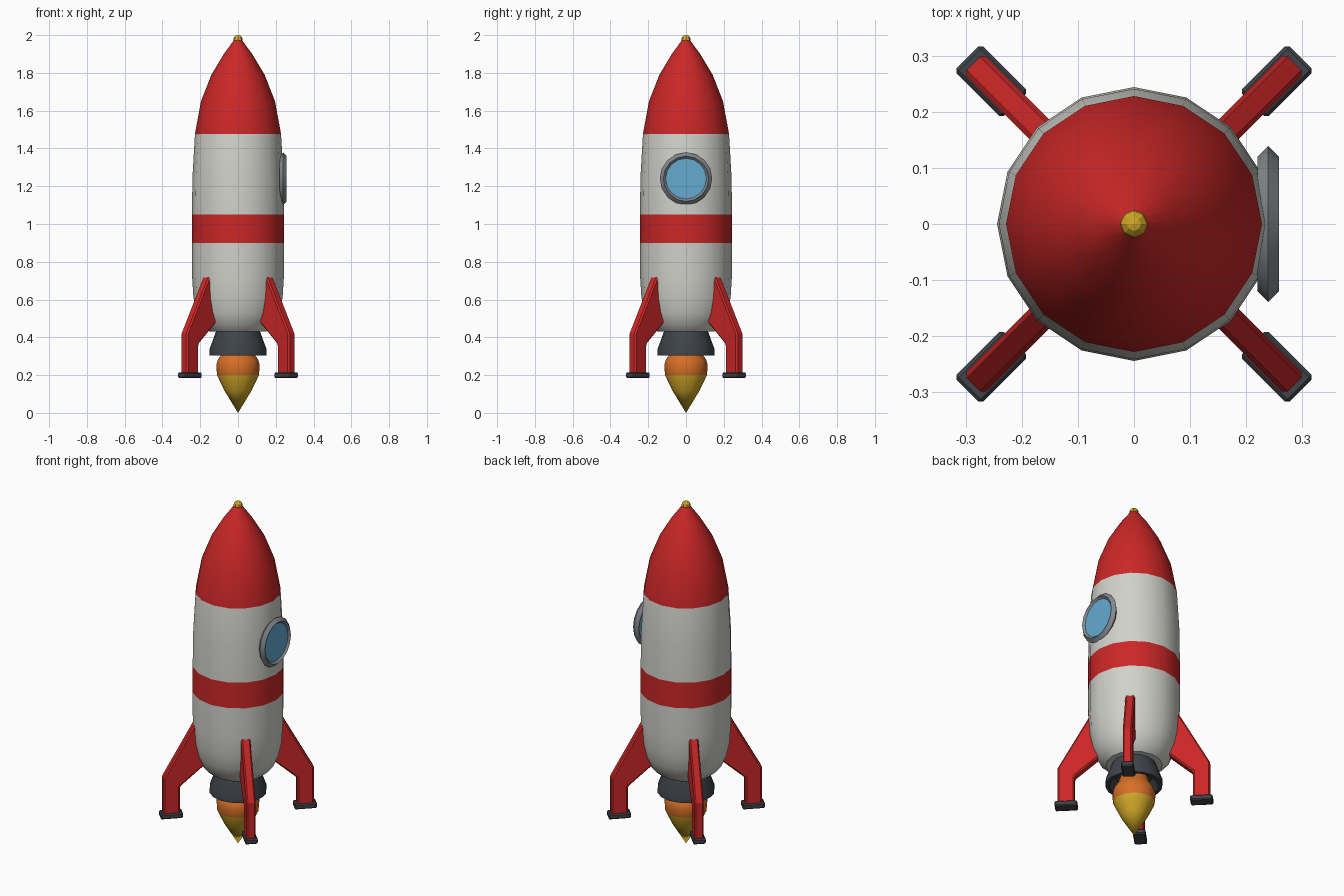
import bpy, bmesh, math
from mathutils import Matrix, Vector

cube = bpy.data.objects.get("Cube")
if cube:
    bpy.data.objects.remove(cube, do_unlink=True)


def material(name, rgb):
    m = bpy.data.materials.new(name)
    m.use_nodes = True
    m.diffuse_color = (*rgb, 1)
    m.node_tree.nodes["Principled BSDF"].inputs["Base Color"].default_value = (*rgb, 1)
    return m


RED = material("red paint", (0.60, 0.02, 0.02))
WHITE = material("off white paint", (0.64, 0.64, 0.60))
STEEL = material("steel grey", (0.23, 0.25, 0.27))
DARK = material("dark metal", (0.05, 0.058, 0.068))
GLASS = material("blue glass", (0.13, 0.40, 0.64))
ORANGE = material("orange flame", (0.68, 0.16, 0.02))
YELLOW = material("yellow", (0.62, 0.38, 0.02))


def finish(name, bm, mats, rule=None, smooth=35, bevel=0):
    """Turn a bmesh into an object, colour its faces by a rule and shade it."""
    bmesh.ops.recalc_face_normals(bm, faces=bm.faces[:])
    for f in bm.faces:
        f.smooth = smooth > 0
        if rule:
            f.material_index = rule(f.calc_center_median())
    mesh = bpy.data.meshes.new(name)
    bm.to_mesh(mesh)
    bm.free()
    for m in mats:
        mesh.materials.append(m)
    if smooth:
        mesh.set_sharp_from_angle(angle=math.radians(smooth))
    obj = bpy.data.objects.new(name, mesh)
    bpy.context.collection.objects.link(obj)
    if bevel:
        mod = obj.modifiers.new("edge bevel", "BEVEL")
        mod.width = bevel
        mod.segments = 1
    return obj


def lathe(profile, sides=16, closed=False):
    """Spin (radius, height) points around z; open ends are capped."""
    bm = bmesh.new()
    rings = []
    for r, z in profile:
        if r == 0:
            rings.append([bm.verts.new((0, 0, z))] * sides)
        else:
            rings.append([bm.verts.new((r * math.cos(a), r * math.sin(a), z))
                          for a in (math.tau * i / sides for i in range(sides))])
    pairs = list(zip(rings, rings[1:]))
    if closed:
        pairs.append((rings[-1], rings[0]))
    for low, high in pairs:
        for i in range(sides):
            j = (i + 1) % sides
            corners = dict.fromkeys((low[i], low[j], high[j], high[i]))
            bm.faces.new(list(corners))
    if not closed:
        for ring in (rings[0], rings[-1]):
            if ring[0] is not ring[1]:
                bm.faces.new(ring)
    return bm


# Hull with red band and red nose
NOSE, BAND_LOW, BAND_HIGH = 1.476, 0.90, 1.05
hull = [(0.15, 0.43), (0.19, 0.465), (0.218, 0.53), (0.236, 0.61), (0.243, 0.72),
        (0.244, BAND_LOW), (0.244, BAND_HIGH), (0.241, 1.25), (0.228, NOSE),
        (0.196, 1.65), (0.141, 1.79), (0.075, 1.90), (0.02, 1.975)]
finish("hull", lathe(hull), [WHITE, RED],
       lambda c: int(c.z > NOSE or BAND_LOW < c.z < BAND_HIGH))

# Nose tip ball
bm = bmesh.new()
bmesh.ops.create_uvsphere(bm, u_segments=8, v_segments=6, radius=0.025,
                          matrix=Matrix.Translation((0, 0, 1.975)))
finish("nose_tip", bm, [YELLOW], smooth=0)

# Engine bell with a recessed mouth
bell = [(0.115, 0.435), (0.152, 0.335), (0.152, 0.305), (0.132, 0.305), (0.10, 0.36)]
finish("engine_bell", lathe(bell), [DARK])

# Exhaust flame
FLAME_SPLIT = 0.2
flame = [(0.07, 0.36), (0.09, 0.305), (0.108, 0.28), (0.115, 0.25),
         (0.111, FLAME_SPLIT), (0.073, 0.12), (0, 0)]
finish("flame", lathe(flame), [ORANGE, YELLOW], lambda c: int(c.z < FLAME_SPLIT))

# Porthole on the left side of the hull
to_side = Matrix.Translation((0.239, 0, 1.24)) @ Matrix.Rotation(math.pi / 2, 4, "Y")
rim = [(0.139, 0), (0.12, 0.019), (0.101, 0), (0.12, -0.019)]
bm = lathe(rim, closed=True)
bm.transform(to_side)
finish("porthole_rim", bm, [STEEL])
bm = lathe([(0.108, -0.005), (0.108, 0.008)])
bm.transform(to_side)
finish("porthole_glass", bm, [GLASS])

# Four fins with foot pads, on the diagonals
fin_outline = [(0.315, 0.2), (0.405, 0.2), (0.405, 0.42), (0.226, 0.745),
               (0.16, 0.745), (0.14, 0.517), (0.315, 0.365)]
for i, place in enumerate(("back_left", "back_right", "front_right", "front_left")):
    turn = Matrix.Rotation(math.radians(45 + 90 * i), 4, "Z")

    bm = bmesh.new()
    side = bm.faces.new([bm.verts.new((r, -0.025, z)) for r, z in fin_outline])
    grown = bmesh.ops.extrude_face_region(bm, geom=[side], use_keep_orig=True)
    moved = [v for v in grown["geom"] if isinstance(v, bmesh.types.BMVert)]
    bmesh.ops.translate(bm, verts=moved, vec=Vector((0, 0.05, 0)))
    bm.transform(turn)
    finish("fin_" + place, bm, [RED], smooth=0, bevel=0.008)

    bm = bmesh.new()
    bmesh.ops.create_cube(bm, size=1, matrix=turn @ Matrix.Translation((0.36, 0, 0.2))
                          @ Matrix.Diagonal((0.12, 0.067, 0.03, 1)))
    finish("foot_" + place, bm, [DARK], smooth=0, bevel=0.006)
